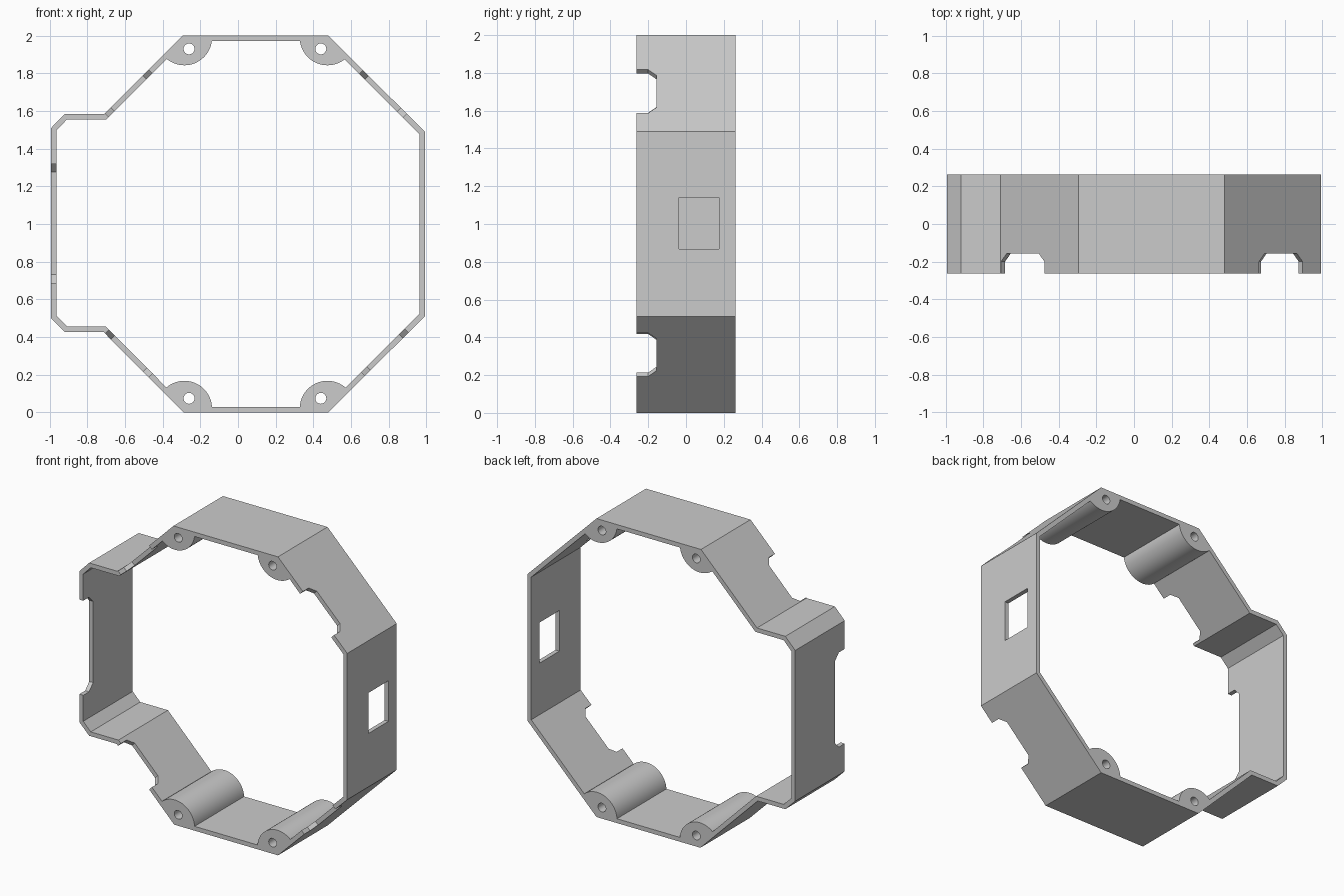
import bpy, bmesh
from mathutils import Vector

if "Cube" in bpy.data.objects:
    bpy.data.objects.remove(bpy.data.objects["Cube"])

D = 0.262      # half depth
T = 0.029      # wall thickness
OUTER = [(-0.29, 0), (0.48, 0), (0.993, 0.51), (0.993, 1.49), (0.48, 2), (-0.295, 2),
         (-0.71, 1.585), (-0.92, 1.585), (-0.993, 1.51), (-0.993, 0.5), (-0.92, 0.427), (-0.715, 0.427)]


def inset(pts, t):
    """Mitred inward offset of a counter-clockwise outline."""
    out = []
    for i, p in enumerate(pts):
        p = Vector(p)
        a = (p - Vector(pts[i - 1])).normalized()
        b = (Vector(pts[(i + 1) % len(pts)]) - p).normalized()
        n1, n2 = Vector((-a.y, a.x)), Vector((-b.y, b.x))
        out.append(p + (n1 + n2) * t / (1 + n1.dot(n2)))
    return out


def prism(name, pts, vec):
    bm = bmesh.new()
    face = bm.faces.new([bm.verts.new(p) for p in pts])
    ext = bmesh.ops.extrude_face_region(bm, geom=[face])['geom']
    bmesh.ops.translate(bm, vec=vec, verts=[v for v in ext if isinstance(v, bmesh.types.BMVert)])
    bmesh.ops.recalc_face_normals(bm, faces=bm.faces)
    mesh = bpy.data.meshes.new(name)
    bm.to_mesh(mesh)
    bm.free()
    ob = bpy.data.objects.new(name, mesh)
    bpy.context.collection.objects.link(ob)
    return ob


def outline_prism(name, pts, half):
    return prism(name, [(p[0], -half, p[1]) for p in pts], Vector((0, 2 * half, 0)))


def cylinder(name, x, z, r, n):
    bpy.ops.mesh.primitive_cylinder_add(vertices=n, radius=r, depth=1.0, location=(x, 0, z),
                                        rotation=(1.5707963, 0, 0))
    ob = bpy.context.object
    ob.name = name
    return ob


def subtract(ob, cutter):
    """Cut, bake the result and drop the cutter."""
    cutter.hide_render = True
    m = ob.modifiers.new("cut", 'BOOLEAN')
    m.operation, m.solver, m.object = 'DIFFERENCE', 'EXACT', cutter
    bpy.context.view_layer.update()
    mesh = bpy.data.meshes.new_from_object(ob.evaluated_get(bpy.context.evaluated_depsgraph_get()))
    ob.modifiers.clear()
    ob.data = mesh
    bpy.data.objects.remove(cutter)


def notch(x, z, tx, tz, half, ch):
    """Chamfered notch in the front edge; (tx, tz) runs along the wall."""
    t = Vector((tx, 0, tz)).normalized()
    n = Vector((-t.z, 0, t.x))
    prof = [(-half, -0.4), (half, -0.4), (half, -0.2), (half - ch, -0.157), (ch - half, -0.157), (-half, -0.2)]
    pts = [Vector((x, y, z)) + t * u - n * 0.06 for u, y in prof]
    return prism("notch_cutter", pts, n * 0.12)


# Ring wall: solid outline minus a cavity that leaves the screw bosses
ring = outline_prism("ring_housing", OUTER, D)
cavity = outline_prism("cavity_cutter", inset(OUTER, T), 0.4)
for x in (-0.285, 0.475):
    for z in (0.02, 1.99):
        subtract(cavity, cylinder("boss_cutter", x, z, 0.147, 64))
subtract(ring, cavity)

# Screw holes through the bosses
for x in (-0.26, 0.44):
    for z in (0.074, 1.93):
        subtract(ring, cylinder("hole_cutter", x, z, 0.029, 32))

# Cable notches in the diagonal walls and the wide one in the left wall
for x, z, s in ((-0.59, 1.703, 1), (0.78, 1.702, -1), (-0.59, 0.302, -1), (0.79, 0.308, 1)):
    subtract(ring, notch(x, z, 1, s, 0.163, 0.042))
subtract(ring, notch(-0.98, 1.003, 0, 1, 0.317, 0.045))

# Rectangular window in the right wall
subtract(ring, prism("window_cutter", [(0.9, -0.037, 0.868), (0.9, 0.175, 0.868),
                                       (0.9, 0.175, 1.14), (0.9, -0.037, 1.14)], Vector((0.2, 0, 0))))

bpy.ops.object.select_all(action='DESELECT')
ring.select_set(True)
bpy.context.view_layer.objects.active = ring
bpy.ops.object.shade_smooth_by_angle(angle=0.35)
